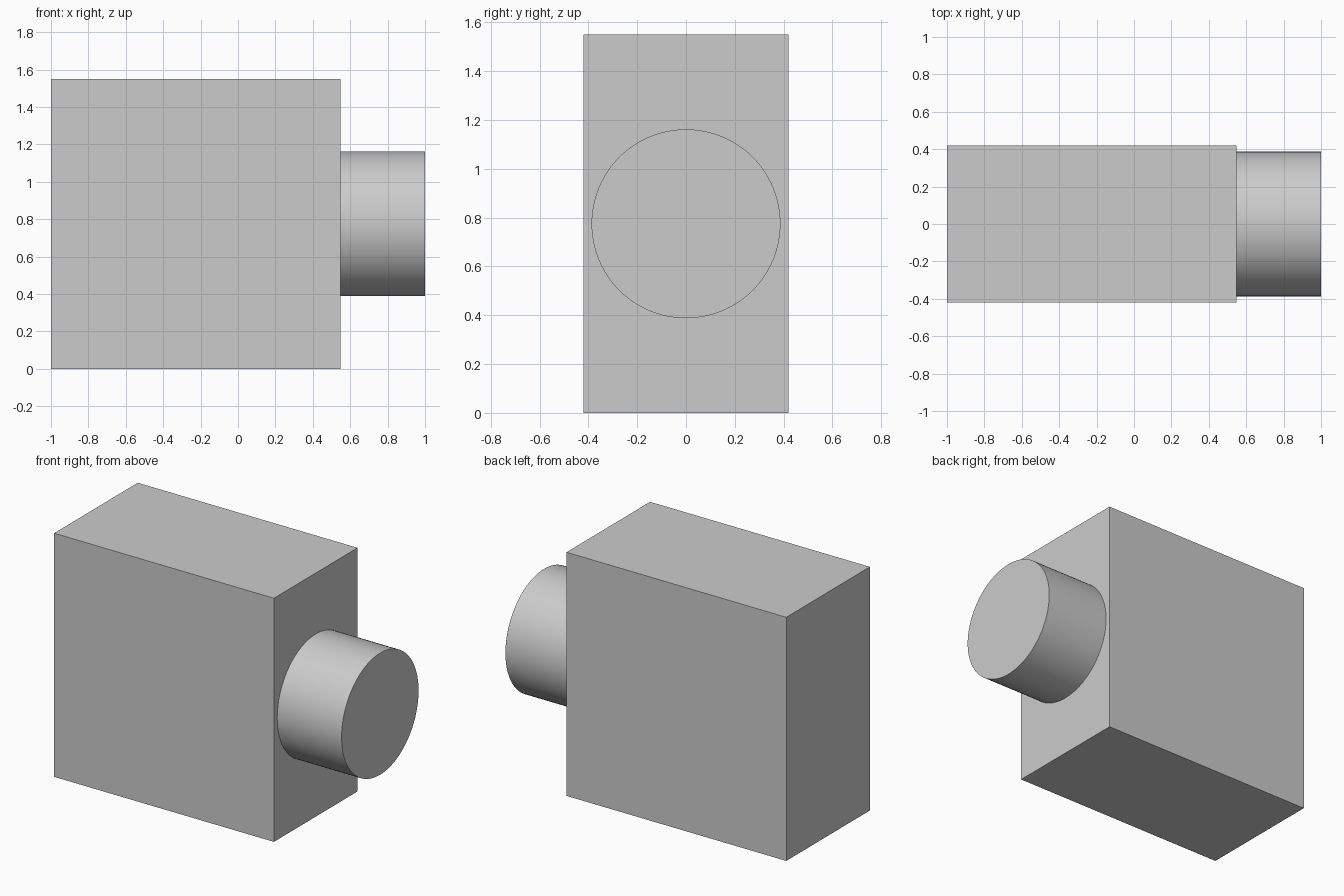
import bpy
import math

if "Cube" in bpy.data.objects:
    bpy.data.objects.remove(bpy.data.objects["Cube"])

LEFT, SHOULDER, RIGHT = -1.0, 0.547, 1.0   # x of block back, block front, stub end
HEIGHT, DEPTH, RADIUS = 1.55, 0.84, 0.387
EMBED = 0.005                              # stub sinks slightly into the block

# Rectangular body
bpy.ops.mesh.primitive_cube_add(size=1, location=((LEFT + SHOULDER) / 2, 0, HEIGHT / 2))
body = bpy.context.object
body.name = "body_block"
body.scale = (SHOULDER - LEFT, DEPTH, HEIGHT)
bpy.ops.object.transform_apply(location=False, rotation=False, scale=True)

# Round stub centred on the right side
start = SHOULDER - EMBED
bpy.ops.mesh.primitive_cylinder_add(
    vertices=96, radius=RADIUS, depth=RIGHT - start,
    location=((start + RIGHT) / 2, 0, HEIGHT / 2), rotation=(0, math.pi / 2, 0))
stub = bpy.context.object
stub.name = "round_stub"
bpy.ops.object.shade_smooth_by_angle(angle=math.radians(30))
